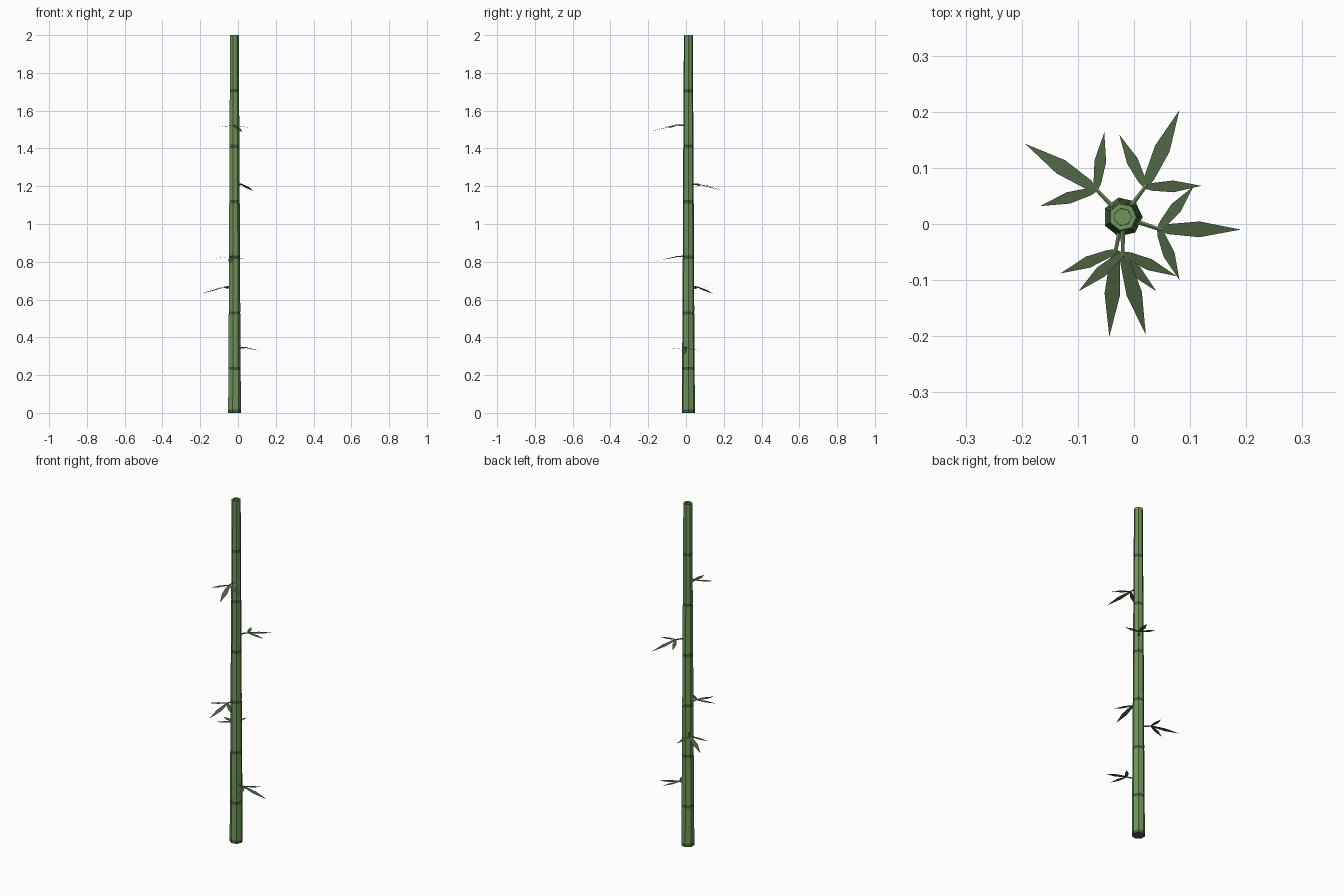
import bpy, bmesh, math
from mathutils import Vector

if "Cube" in bpy.data.objects:
    bpy.data.objects.remove(bpy.data.objects["Cube"])

CX, CY, SIDES = -0.02, 0.0125, 7


def material(name, rgb):
    m = bpy.data.materials.new(name)
    m.diffuse_color = (*rgb, 1)
    m.use_nodes = True
    m.node_tree.nodes["Principled BSDF"].inputs["Base Color"].default_value = m.diffuse_color
    return m


STALK = material("stalk_green", (0.16, 0.30, 0.10))
NODE = material("node_green", (0.06, 0.11, 0.05))
LEAF = material("leaf_green", (0.075, 0.125, 0.055))


def make_object(name, bm, mats):
    mesh = bpy.data.meshes.new(name)
    bm.to_mesh(mesh)
    bm.free()
    for m in mats:
        mesh.materials.append(m)
    ob = bpy.data.objects.new(name, mesh)
    bpy.context.collection.objects.link(ob)
    return ob


def ring(bm, r, z):
    return [bm.verts.new((CX + r * math.cos(math.tau * i / SIDES),
                          CY + r * math.sin(math.tau * i / SIDES), z))
            for i in range(SIDES)]


# Stalk: tapered seven-sided tube with dark node bands and a recessed top
def radius(z):
    return 0.0355 - 0.0055 * z


profile = [(radius(0), 0, 0), (radius(0), 0.018, 1)]
for k in range(6):
    z = 0.235 + 0.294 * k
    r = radius(z)
    profile += [(r, z - 0.009, 0), (r - 0.001, z, 1), (r - 0.0005, z + 0.009, 1)]
profile += [(0.0245, 2.0, 0), (0.0155, 2.0, 0), (0.015, 1.97, 0)]

bm = bmesh.new()
first = prev = ring(bm, *profile[0][:2])
for r, z, mat in profile[1:]:
    cur = ring(bm, r, z)
    for i in range(SIDES):
        j = (i + 1) % SIDES
        bm.faces.new((prev[i], prev[j], cur[j], cur[i])).material_index = mat
    prev = cur
bm.faces.new(prev)
bm.faces.new(first[::-1]).material_index = 1
make_object("stalk", bm, [STALK, NODE])


# Leaf: flat blade, narrow at the base and widest at the middle
def add_leaf(bm, base, tip, width):
    side = (tip - base).cross(Vector((0, 0, 1))).normalized() * width / 2
    left, right = [], []
    for t, w in ((0, 0.3), (0.12, 0.65), (0.5, 1.0)):
        p = base.lerp(tip, t)
        left.append(bm.verts.new(p - side * w))
        right.append(bm.verts.new(p + side * w))
    end = bm.verts.new(tip)
    for i in range(2):
        bm.faces.new((right[i], right[i + 1], left[i + 1], left[i]))
    bm.faces.new((right[2], end, left[2]))


# Twig: thin tapered stem from the stalk to the leaf hub
def add_twig(name, hub):
    axis = Vector((CX, CY, hub.z))
    out = (hub - axis).normalized()
    start, end = axis + out * 0.02, hub + out * 0.006
    bpy.ops.mesh.primitive_cone_add(vertices=5, radius1=0.0045, radius2=0.003,
                                    depth=(end - start).length,
                                    location=(start + end) / 2)
    ob = bpy.context.object
    ob.name = name
    ob.rotation_mode = 'QUATERNION'
    ob.rotation_quaternion = out.to_track_quat('Z', 'Y')
    ob.data.materials.append(STALK)


# Leaf clusters: hub height, hub, long tip, two short tips
clusters = [
    (0.345, (0.044, -0.009), (0.190, -0.010), (0.106, 0.067), (0.081, -0.100)),
    (0.667, (-0.067, 0.061), (-0.194, 0.143), (-0.053, 0.163), (-0.167, 0.032)),
    (0.828, (-0.033, -0.048), (-0.044, -0.201), (-0.131, -0.088), (0.040, -0.120)),
    (1.210, (0.020, 0.066), (0.081, 0.203), (-0.026, 0.159), (0.120, 0.068)),
    (1.523, (-0.020, -0.052), (0.021, -0.197), (-0.099, -0.120), (0.076, -0.093)),
]
for n, (z, hub, *tips) in enumerate(clusters, 1):
    h = Vector((*hub, z))
    main = (Vector(tips[0]) - Vector(hub)).normalized()
    bm = bmesh.new()
    for k, tip in enumerate(tips):
        drop = 0.235 * main.dot(Vector(tip) - Vector(hub))
        add_leaf(bm, h, Vector((*tip, z - drop)), 0.028 if k == 0 else 0.021)
    make_object(f"leaves_{n}", bm, [LEAF])
    add_twig(f"twig_{n}", h)
